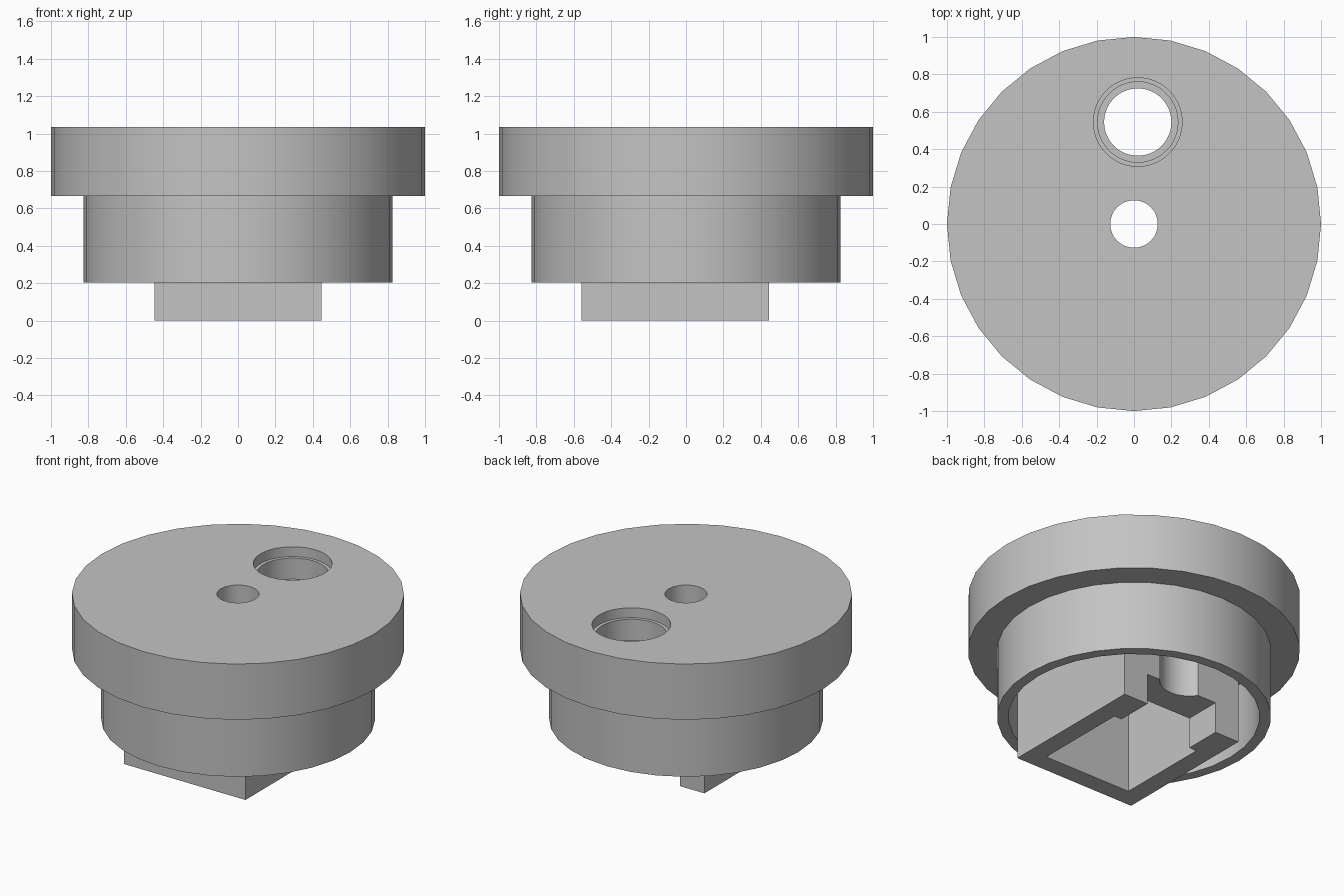
import bpy, bmesh, math

cube = bpy.data.objects.get("Cube")
if cube:
    bpy.data.objects.remove(cube, do_unlink=True)

grey = bpy.data.materials.new("light grey")
grey.use_nodes = True
grey.diffuse_color = (0.55, 0.55, 0.55, 1)
bsdf = next(n for n in grey.node_tree.nodes if n.type == 'BSDF_PRINCIPLED')
bsdf.inputs["Base Color"].default_value = (0.55, 0.55, 0.55, 1)

RIM, STEP, TOP = 0.205, 0.665, 1.035
BORE = (0.02, 0.545)


def add_object(name, bm):
    bmesh.ops.recalc_face_normals(bm, faces=bm.faces)
    mesh = bpy.data.meshes.new(name)
    bm.to_mesh(mesh)
    bm.free()
    mesh.materials.append(grey)
    obj = bpy.data.objects.new(name, mesh)
    bpy.context.collection.objects.link(obj)
    return obj


def lathe(name, profile, sides, centre=(0, 0)):
    """Revolve an (r, z) profile that starts and ends on the axis."""
    bm = bmesh.new()
    verts = [bm.verts.new((r, 0, z)) for r, z in profile]
    edges = [bm.edges.new(pair) for pair in zip(verts, verts[1:])]
    bmesh.ops.spin(bm, geom=verts + edges, cent=(0, 0, 0), axis=(0, 0, 1),
                   angle=math.tau, steps=sides, use_duplicate=False)
    bmesh.ops.remove_doubles(bm, verts=bm.verts, dist=0.0005)
    bmesh.ops.dissolve_limit(bm, angle_limit=0.01, verts=bm.verts, edges=bm.edges)
    bmesh.ops.translate(bm, verts=bm.verts, vec=(*centre, 0))
    return add_object(name, bm)


def prism(name, outline, z0, z1):
    bm = bmesh.new()
    face = bm.faces.new([bm.verts.new((x, y, z0)) for x, y in outline])
    out = bmesh.ops.extrude_face_region(bm, geom=[face])
    top = [v for v in out["geom"] if isinstance(v, bmesh.types.BMVert)]
    bmesh.ops.translate(bm, verts=top, vec=(0, 0, z1 - z0))
    return add_object(name, bm)


def cut(obj, cutters):
    for c in cutters:
        mod = obj.modifiers.new("cut", 'BOOLEAN')
        mod.operation, mod.solver, mod.object = 'DIFFERENCE', 'EXACT', c
    bpy.context.view_layer.update()
    deps = bpy.context.evaluated_depsgraph_get()
    mesh = bpy.data.meshes.new_from_object(obj.evaluated_get(deps))
    obj.modifiers.clear()
    obj.data = mesh


# Wide cap with a hollow skirt below
cap = lathe("cap", [(0, STEP), (0.757, STEP), (0.757, RIM), (0.825, RIM),
                    (0.825, STEP), (1, STEP), (1, TOP), (0, TOP)], 32)

# U-shaped frame with inward lips at its open back
half = [(0.447, -0.56), (0.447, 0.445), (0.267, 0.445), (0.267, 0.2),
        (0.322, 0.2), (0.322, -0.437)]
frame = prism("key_frame", half + [(-x, y) for x, y in reversed(half)], 0, STEP)

# Raised bridge between the lips
bridge = prism("bridge", [(0.267, 0.2), (0.267, 0.445), (-0.267, 0.445),
                          (-0.267, 0.2)], RIM, STEP)

# Centre hole and stepped bore
centre_cutter = lathe("centre_cutter", [(0, 0.1), (0.127, 0.1), (0.127, 1.2), (0, 1.2)], 48)
bore_cutter = lathe("bore_cutter", [(0, 0.1), (0.18, 0.1), (0.18, 0.83), (0.215, 0.83),
                                    (0.215, 0.97), (0.237, 0.97), (0.237, 1.2), (0, 1.2)],
                    48, BORE)
cut(cap, [centre_cutter, bore_cutter])
cut(bridge, [bore_cutter])
for c in (centre_cutter, bore_cutter):
    bpy.data.objects.remove(c, do_unlink=True)

# Smooth round walls, sharp edges elsewhere
for obj in (cap, frame, bridge):
    bpy.ops.object.select_all(action='DESELECT')
    obj.select_set(True)
    bpy.context.view_layer.objects.active = obj
    bpy.ops.object.shade_smooth_by_angle(angle=math.radians(30))
